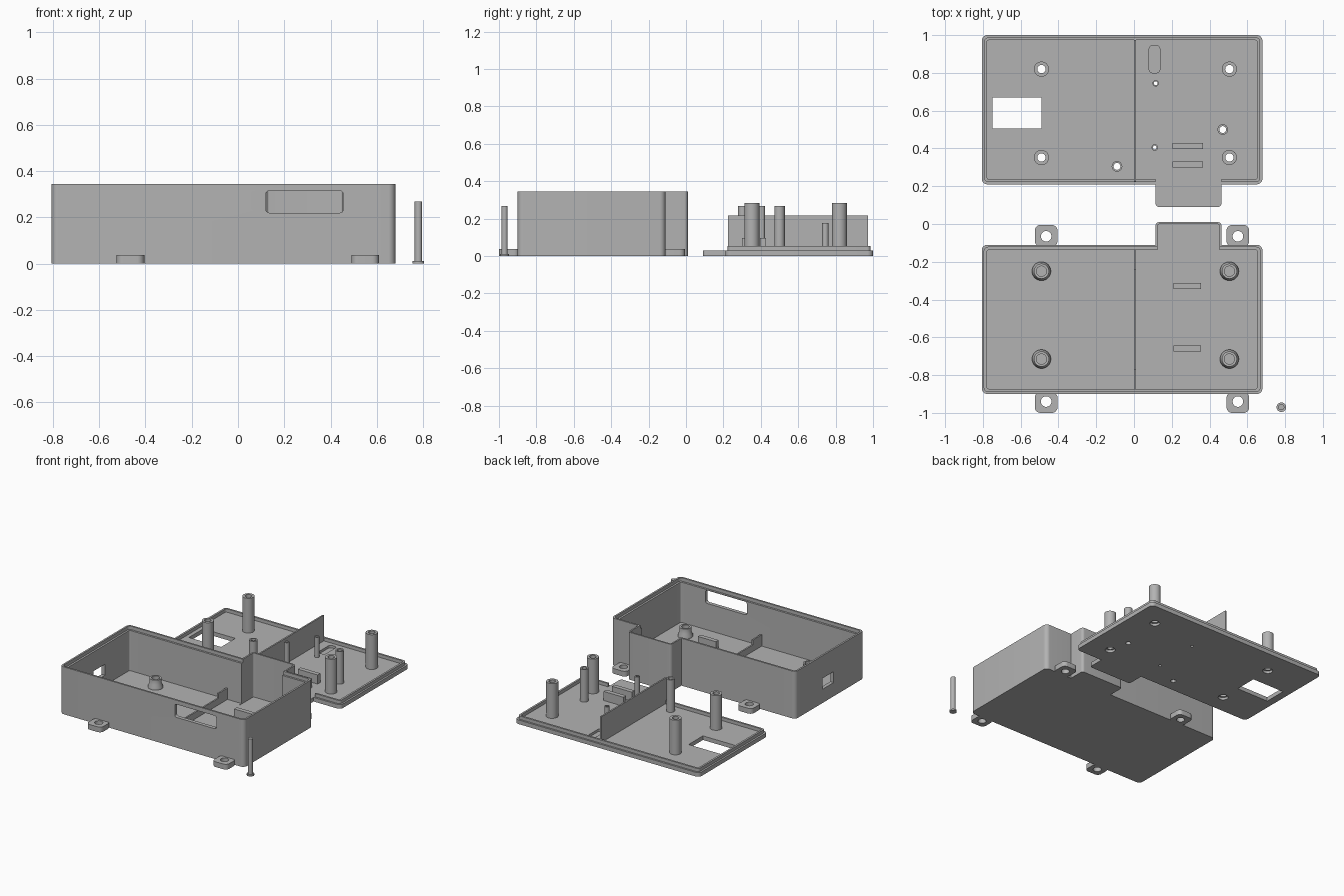
import bpy, bmesh
from math import cos, sin, pi, radians
from mathutils import Matrix

cube = bpy.data.objects.get("Cube")
if cube:
    bpy.data.objects.remove(cube, do_unlink=True)

grey = bpy.data.materials.new("plain grey")
grey.use_nodes = True
colour = (0.45, 0.45, 0.45, 1)
grey.diffuse_color = colour
grey.node_tree.nodes["Principled BSDF"].inputs["Base Color"].default_value = colour
parts = []


def make(name, bm, keep=True):
    bmesh.ops.recalc_face_normals(bm, faces=bm.faces)
    mesh = bpy.data.meshes.new(name)
    bm.to_mesh(mesh)
    bm.free()
    mesh.materials.append(grey)
    ob = bpy.data.objects.new(name, mesh)
    bpy.context.collection.objects.link(ob)
    if keep:
        parts.append(ob)
    return ob


def slab(name, x, y, z, r=0, keep=True, steps=8):
    """Block with rounded vertical corners; x, y and z are (low, high) pairs."""
    bm = bmesh.new()
    pts = []
    corners = [(x[1], y[1], -1, -1), (x[0], y[1], 1, -1), (x[0], y[0], 1, 1), (x[1], y[0], -1, 1)]
    for q, (cx, cy, sx, sy) in enumerate(corners):
        for i in range(steps + 1 if r else 1):
            a = (q + i / steps) * pi / 2
            pts.append((cx + sx * r + r * cos(a), cy + sy * r + r * sin(a)) if r else (cx, cy))
    face = bm.faces.new([bm.verts.new((px, py, z[0])) for px, py in pts])
    new = bmesh.ops.extrude_face_region(bm, geom=[face])["geom"]
    top = [v for v in new if isinstance(v, bmesh.types.BMVert)]
    bmesh.ops.translate(bm, verts=top, vec=(0, 0, z[1] - z[0]))
    return make(name, bm, keep)


def lathe(name, at, profile, closed=True, keep=True, steps=32):
    """Revolve (radius, height) points about a vertical axis."""
    bm = bmesh.new()
    vs = [bm.verts.new((r, 0, z)) for r, z in profile]
    es = [bm.edges.new(p) for p in zip(vs, vs[1:])]
    if closed:
        es.append(bm.edges.new((vs[-1], vs[0])))
    bmesh.ops.spin(bm, geom=vs + es, cent=(0, 0, 0), axis=(0, 0, 1),
                   angle=2 * pi, steps=steps, use_duplicate=False)
    bmesh.ops.remove_doubles(bm, verts=bm.verts, dist=1e-5)
    bmesh.ops.translate(bm, verts=bm.verts, vec=(at[0], at[1], 0))
    return make(name, bm, keep)


def rod(at, r, z0, z1):
    return lathe("cutter", at, [(0, z0), (r, z0), (r, z1), (0, z1)], False, False)


def tube(name, at, r, hole, z0, z1):
    return lathe(name, at, [(r, z0), (r, z1), (hole, z1), (hole, z0)])


def combine(ob, others, operation="DIFFERENCE"):
    for other in others:
        mod = ob.modifiers.new("cut", "BOOLEAN")
        mod.operation, mod.solver, mod.object = operation, "EXACT", other
        other.hide_render = True
        bpy.context.view_layer.update()
        done = bpy.data.meshes.new_from_object(ob.evaluated_get(bpy.context.evaluated_depsgraph_get()))
        ob.modifiers.clear()
        ob.data = done
        bpy.data.objects.remove(other, do_unlink=True)


def cutter(x, y, z, r=0):
    return slab("cutter", x, y, z, r, False)


def inset(span, d):
    return (span[0] + d, span[1] - d)


X = (-0.806, 0.68)
BOX_Y, LID_Y = (-0.9, -0.11), (0.21, 1.0)
BUMP_X = (0.114, 0.463)
H, WALL, STEP, PLATE = 0.345, 0.027, 0.013, 0.03

# Open box with a side pocket, stepped rim, front slot and end window
box = slab("box_shell", X, BOX_Y, (0, H), 0.03)
combine(box, [cutter(BUMP_X, (-0.17, 0.01), (0, H), 0.02)], "UNION")
slot = cutter((0.12, 0.455), (0.22, 0.315), (-0.1, 0.1), 0.015)
slot.data.transform(Matrix.Translation((0, BOX_Y[0], 0)) @ Matrix.Rotation(pi / 2, 4, "X"))
combine(box, [
    cutter(inset(X, WALL), inset(BOX_Y, WALL), (WALL, 1), 0.012),
    cutter(inset(X, STEP), inset(BOX_Y, STEP), (H - 0.025, 1), 0.02),
    cutter(inset(BUMP_X, 0.011), (-0.17, -0.001), (WALL - 0.003, 1), 0.01),
    slot,
    cutter((-0.9, -0.7), (-0.55, -0.42), (0.10, 0.18)),
])

# Mounting ears outside the box
for x in (-0.465, 0.55):
    for y, wall in ((-0.065, -0.12), (-0.94, -0.89)):
        edge = y + (0.06 if y > wall else -0.06)
        ear = slab("mounting_ear", (x - 0.06, x + 0.06), sorted((edge, wall)), (0, 0.038), 0.03)
        combine(ear, [ear_cut for ear_cut in [rod((x, y), 0.028, -0.1, 0.1)]])

# Screw bosses, low divider and board ribs inside the box
for x in (-0.49, 0.505):
    for y in (-0.25, -0.715):
        lathe("box_boss", (x, y), [(0.05, 0.02), (0.05, 0.04), (0.04, 0.06), (0.04, 0.095),
                                   (0.027, 0.095), (0.027, 0.028), (0.027, 0.02)])
low_divider = slab("box_divider", (0, 0.011), inset(BOX_Y, 0.02), (0.02, 0.11))
combine(low_divider, [cutter((-0.1, 0.1), (-0.77, -0.24), (0.075, 0.3))])
for y in (-0.328, -0.66):
    slab("box_board_rib", (0.21, 0.355), (y - 0.016, y + 0.016), (0.02, 0.09))

# Lid plate with its tab
lid = slab("lid_plate", X, LID_Y, (0, PLATE), 0.03)
combine(lid, [cutter(BUMP_X, (0.09, 0.275), (0, PLATE), 0.02)], "UNION")
window = ((-0.75, -0.49), (0.505, 0.67))
posts = [((x, y), 0.04, 0.022, 0.283) for x in (-0.49, 0.505) for y in (0.352, 0.82)]
posts += [
    ((0.115, 0.745), 0.017, 0.01, 0.178),
    ((0.11, 0.405), 0.017, 0.01, 0.267),
    ((0.47, 0.5), 0.028, 0.018, 0.267),
    ((-0.09, 0.305), 0.028, 0.018, 0.267),
]
cuts = [cutter(*window, (-0.1, 0.1)),
        cutter((0.08, 0.137), (0.8, 0.945), (0.012, 0.1), 0.02)]
for at, r, hole, top in posts:
    cuts.append(rod(at, hole, -0.1, 0.1))
    if r > 0.03:
        cuts.append(rod(at, 0.034, -0.1, 0.018))
combine(lid, cuts)

# Raised lip around the lid, open at the tab
lip = slab("lid_lip", inset(X, STEP), inset(LID_Y, STEP), (PLATE - 0.005, 0.054), 0.02)
combine(lip, [
    cutter(inset(X, WALL), inset(LID_Y, WALL), (-0.1, 0.2), 0.012),
    cutter(BUMP_X, (0.1, 0.275), (-0.1, 0.2)),
])

# Lid posts, tall divider and board ribs
for at, r, hole, top in posts:
    tube("lid_post", at, r, hole, PLATE - 0.004, top)
slab("lid_divider", (0, 0.011), (0.225, 0.973), (PLATE - 0.005, 0.217))
for y in (0.315, 0.412):
    slab("lid_board_rib", (0.205, 0.365), (y - 0.016, y + 0.016), (PLATE - 0.005, 0.096))

# Loose button pin
lathe("button_pin", (0.78, -0.97), [(0, 0), (0.025, 0), (0.025, 0.011), (0.016, 0.011),
                                    (0.016, 0.268), (0, 0.268)], False)

# Smooth the round surfaces only
bpy.ops.object.select_all(action="DESELECT")
for ob in parts:
    ob.select_set(True)
bpy.context.view_layer.objects.active = box
bpy.ops.object.shade_smooth_by_angle(angle=radians(30))
